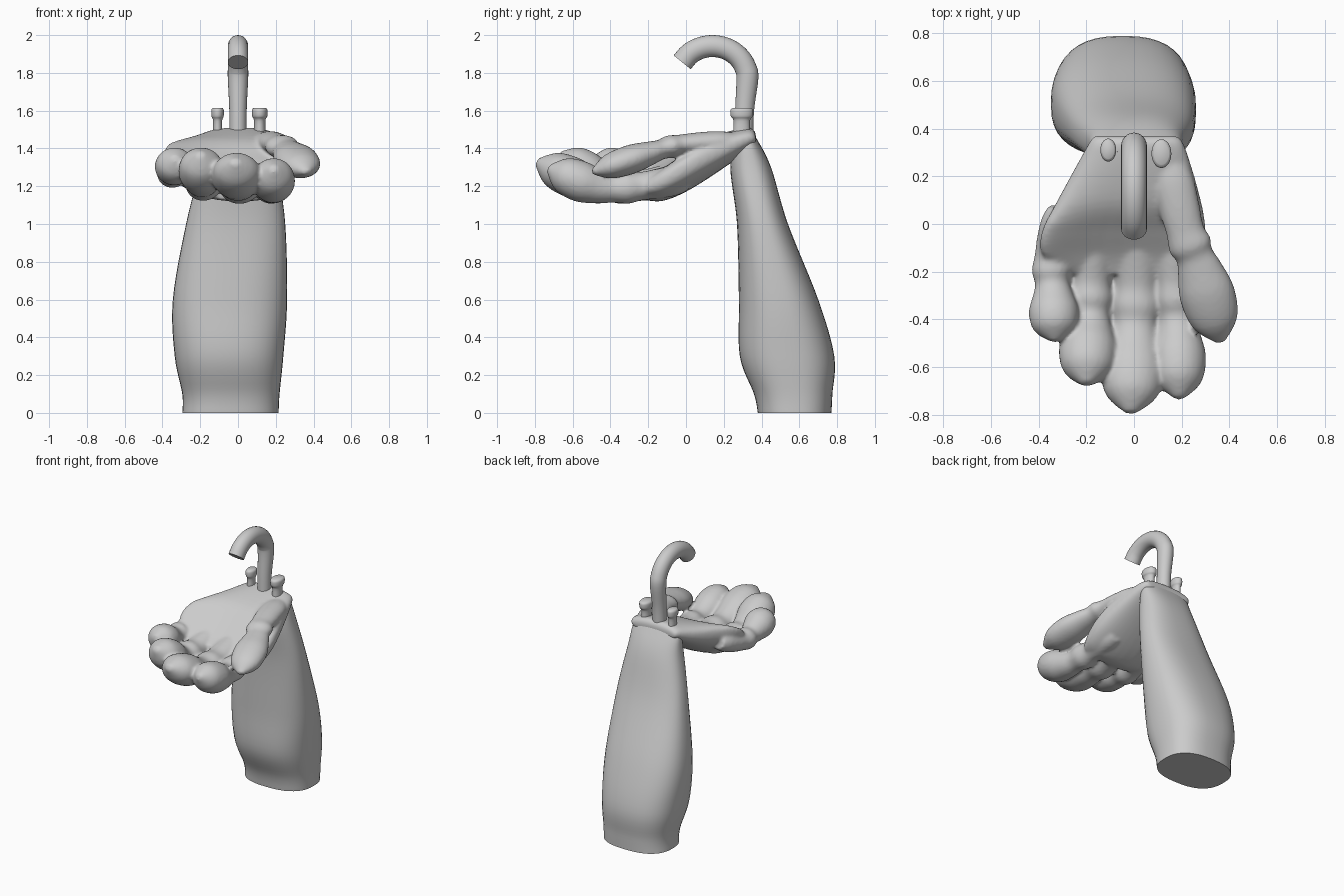
import bpy, bmesh, math
from mathutils import Vector

if "Cube" in bpy.data.objects:
    bpy.data.objects.remove(bpy.data.objects["Cube"])


def spline(pts, steps):
    """Catmull-Rom through tuples of any length."""
    p = [pts[0]] + list(pts) + [pts[-1]]
    out = []
    for i in range(1, len(p) - 2):
        for s in range(steps):
            t = s / steps
            out.append([0.5 * (2 * b + (c - a) * t + (2 * a - 5 * b + 4 * c - d) * t * t
                               + (3 * b - a - 3 * c + d) * t ** 3)
                        for a, b, c, d in zip(p[i - 1], p[i], p[i + 1], p[i + 2])])
    return out + [list(pts[-1])]


def unit_ring(n, power):
    """Points of a unit superellipse."""
    for k in range(n):
        a = 2 * math.pi * k / n
        yield [math.copysign(abs(v) ** (2 / power), v) for v in (math.cos(a), math.sin(a))]


def skin(bm, rings):
    """Join rings of points into a closed tube with capped ends."""
    vs = [[bm.verts.new(c) for c in r] for r in rings]
    n = len(vs[0])
    faces = [bm.faces.new(vs[0]), bm.faces.new(vs[-1])]
    for a, b in zip(vs, vs[1:]):
        for i in range(n):
            faces.append(bm.faces.new((a[i], a[(i + 1) % n], b[(i + 1) % n], b[i])))
    bmesh.ops.recalc_face_normals(bm, faces=faces)


def tube(bm, pts, steps=4, n=24, power=2.0, upright=False):
    """Tube through (x, y, z, half width, half depth) points."""
    path = spline(pts, steps)
    rings = []
    for i, p in enumerate(path):
        c = Vector(p[:3])
        nxt, prv = path[min(i + 1, len(path) - 1)], path[max(i - 1, 0)]
        t = (Vector(nxt[:3]) - Vector(prv[:3])).normalized()
        side, up = Vector((1, 0, 0)), Vector((0, 1, 0))
        if not upright:
            side = (side - t * side.dot(t)).normalized()
            up = side.cross(t)
        rings.append([c + side * u * p[3] + up * v * p[4] for u, v in unit_ring(n, power)])
    skin(bm, rings)


def finish(bm, name, angle=40):
    me = bpy.data.meshes.new(name)
    bm.to_mesh(me)
    bm.free()
    ob = bpy.data.objects.new(name, me)
    bpy.context.collection.objects.link(ob)
    bpy.ops.object.select_all(action='DESELECT')
    ob.select_set(True)
    bpy.context.view_layer.objects.active = ob
    bpy.ops.object.shade_smooth_by_angle(angle=math.radians(angle))
    return ob


# Forearm: (z, left, right, front, back)
arm = [(0, -.295, .215, .38, .77), (.1, -.295, .22, .36, .775), (.3, -.335, .24, .285, .785),
       (.6, -.345, .26, .28, .70), (1.0, -.275, .25, .27, .54), (1.3, -.2, .21, .235, .45),
       (1.45, -.175, .19, .27, .375), (1.505, -.11, .13, .30, .335)]
bm = bmesh.new()
tube(bm, [((l + r) / 2, (f + b) / 2, z, (r - l) / 2, (b - f) / 2) for z, l, r, f, b in arm],
     steps=6, n=40, power=2.5, upright=True)
finish(bm, "forearm")

# Cupped palm: (y, left, right, bottom, top, dish depth)
palm = [(.37, -.17, .18, 1.42, 1.48, 0), (.32, -.2, .215, 1.38, 1.51, 0), (.1, -.32, .28, 1.23, 1.48, .03),
        (-.03, -.385, .3, 1.155, 1.42, .06), (-.13, -.385, .29, 1.12, 1.35, .06),
        (-.21, -.29, .26, 1.125, 1.27, .02)]
bm = bmesh.new()
rings = []
for y, l, r, b, t, dish in spline(palm, 5):
    ring = []
    for u, v in unit_ring(40, 2.5):
        x = (l + r) / 2 + (r - l) / 2 * u
        z = (b + t) / 2 + (t - b) / 2 * v - dish * max(v, 0) ** 2
        if x < 0:  # outer edge of the palm curls up
            z += .09 * (x / .38) ** 2 * min(1, max(0, 1 - y / .3))
        ring.append((x, y, z))
    rings.append(ring)
skin(bm, rings)

# Digits share one knuckled thickness profile: path of four joints, radius, flatness
knuckles = (.8, 1, 1, .95, 1.08, .94, 1.12, 1.38, 1.15, .25)
digits = {
    "little": ([(-.3, .06, 1.33), (-.345, -.14, 1.27), (-.34, -.3, 1.28), (-.33, -.49, 1.35)], .076, .92),
    "ring": ([(-.17, 0, 1.26), (-.18, -.24, 1.21), (-.19, -.44, 1.23), (-.2, -.67, 1.37)], .088, .9),
    "middle": ([(.01, 0, 1.25), (.01, -.26, 1.195), (0, -.5, 1.21), (-.015, -.79, 1.33)], .096, .82),
    "index": ([(.16, 0, 1.24), (.17, -.24, 1.2), (.185, -.46, 1.195), (.19, -.73, 1.295)], .083, .95),
    "thumb": ([(.15, .25, 1.44), (.215, -.03, 1.42), (.275, -.19, 1.375), (.365, -.495, 1.275)], .085, .66),
}
for joints, radius, flat in digits.values():
    tube(bm, [(*p, radius * k, radius * k * flat) for p, k in zip(spline(joints, 3), knuckles)])
hand = finish(bm, "hand", 180)
m = hand.modifiers.new("Blend", 'REMESH')
m.mode = 'VOXEL'
m.voxel_size = 0.011
m.use_smooth_shade = True
m = hand.modifiers.new("Soften", 'SMOOTH')
m.factor = 0.5
m.iterations = 6

# Hooked spout: straight stem, then an arc
bm = bmesh.new()
path = [(0, .305, 1.42, .046, .05), (0, .31, 1.6, .046, .05)]
for i in range(9):
    a = math.radians(150) * i / 8
    path.append((0, .14 + .185 * math.cos(a), 1.77 + .172 * math.sin(a), .054, .058))
tube(bm, path)
finish(bm, "spout")

# Tap knobs: stem flaring to a rounded head
for name, x, y, s in (("left_knob", -.108, .31, .8), ("right_knob", .115, .295, 1)):
    bm = bmesh.new()
    tube(bm, [(x, y, 1.615 + dz, r * s, 1.45 * r * s) for dz, r in
              ((-.16, .032), (-.07, .03), (-.045, .04), (-.012, .041), (0, .032))], upright=True)
    finish(bm, name, 50)
